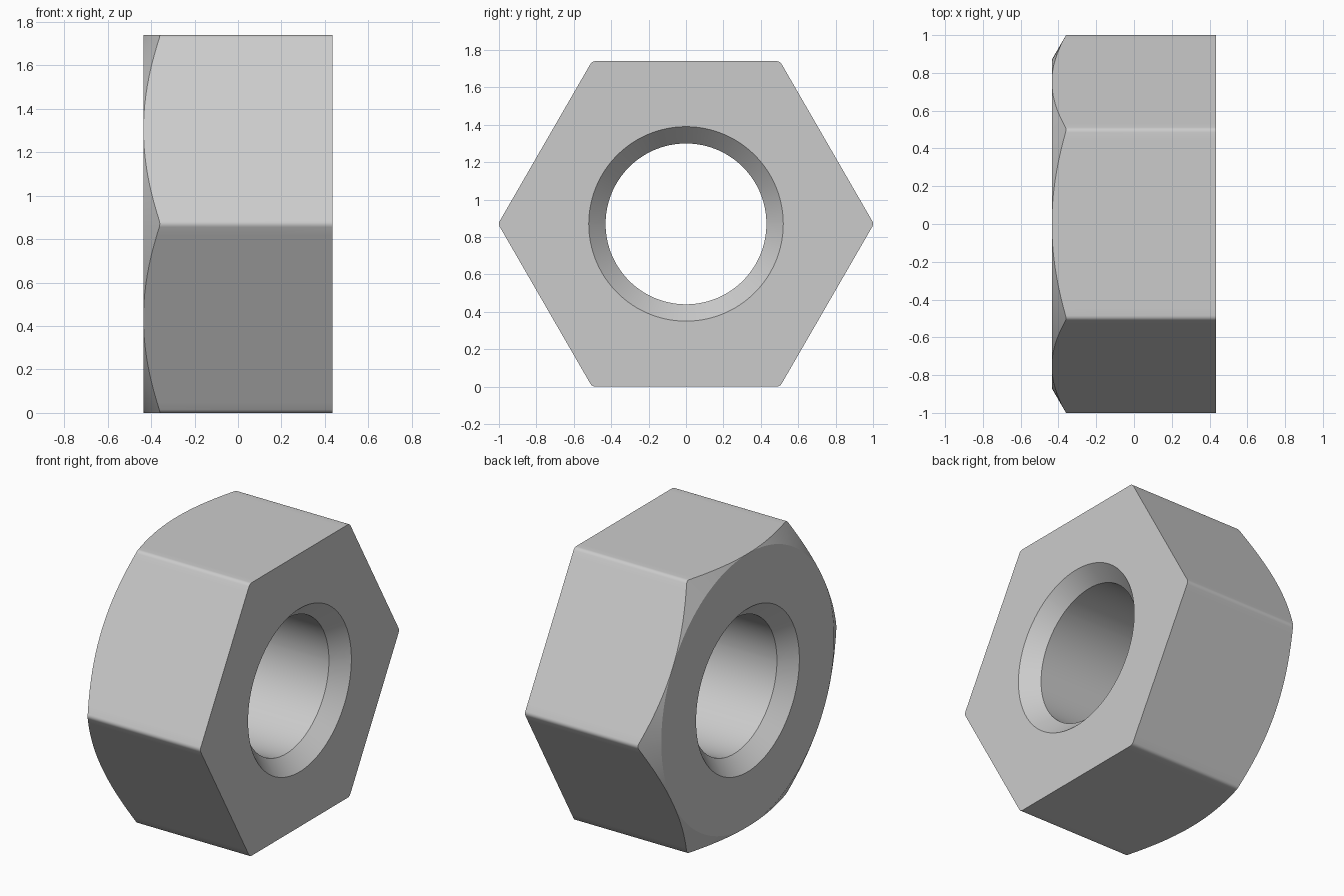
import bpy, bmesh
from math import sin, cos, tan, sqrt, radians

cube = bpy.data.objects.get("Cube")
if cube:
    bpy.data.objects.remove(cube, do_unlink=True)

HALF = 0.435       # half thickness along x
FILLET = 0.03      # rounding of the six long edges
CORNER = 1.0       # radius at the rounded corners
FLAT = (CORNER - FILLET) * cos(radians(30)) + FILLET
BORE, MOUTH, SINK = 0.43, 0.52, 0.095
FILLET_ANGLE = 0.87

steel = bpy.data.materials.new("grey steel")
steel.use_nodes = True
grey = (0.6, 0.6, 0.6, 1)
steel.diffuse_color = grey
steel.node_tree.nodes["Principled BSDF"].inputs["Base Color"].default_value = grey


def hex_radius(d):
    """Radius of the rounded hexagon, d degrees past a corner."""
    if d > 30:
        d -= 60
    if abs(d) < FILLET_ANGLE:
        a = radians(d)
        c = CORNER - FILLET
        return c * cos(a) + sqrt(max(0, FILLET**2 - (c * sin(a))**2))
    return FLAT / cos(radians(30 - abs(d)))


def profile(r):
    """Closed cross-section (x, radius) for outer radius r."""
    return [(-HALF, MOUTH), (-HALF, FLAT), (-HALF + (r - FLAT) * tan(radians(30)), r),
            (HALF, r), (HALF, MOUTH), (HALF - SINK, BORE), (SINK - HALF, BORE)]


# Angles within one side: fine steps at the corner, even steps on the flat
steps = [0, FILLET_ANGLE / 2, FILLET_ANGLE] + list(range(3, 58, 3))
steps += [60 - FILLET_ANGLE, 60 - FILLET_ANGLE / 2]

# Sweep the changing cross-section around the x axis
bm = bmesh.new()
rings = []
for side in range(6):
    for d in steps:
        a = radians(side * 60 + d)
        rings.append([bm.verts.new((x, r * cos(a), FLAT + r * sin(a)))
                      for x, r in profile(hex_radius(d))])
for i, ring in enumerate(rings):
    prev = rings[i - 1]
    for j in range(len(ring)):
        bm.faces.new((prev[j - 1], prev[j], ring[j], ring[j - 1]))
bmesh.ops.remove_doubles(bm, verts=bm.verts, dist=0.0001)
bmesh.ops.recalc_face_normals(bm, faces=bm.faces)

mesh = bpy.data.meshes.new("hex_nut")
bm.to_mesh(mesh)
bm.free()
mesh.materials.append(steel)
nut = bpy.data.objects.new("hex_nut", mesh)
bpy.context.collection.objects.link(nut)
bpy.context.view_layer.objects.active = nut
nut.select_set(True)
bpy.ops.object.shade_smooth_by_angle(angle=radians(25))
